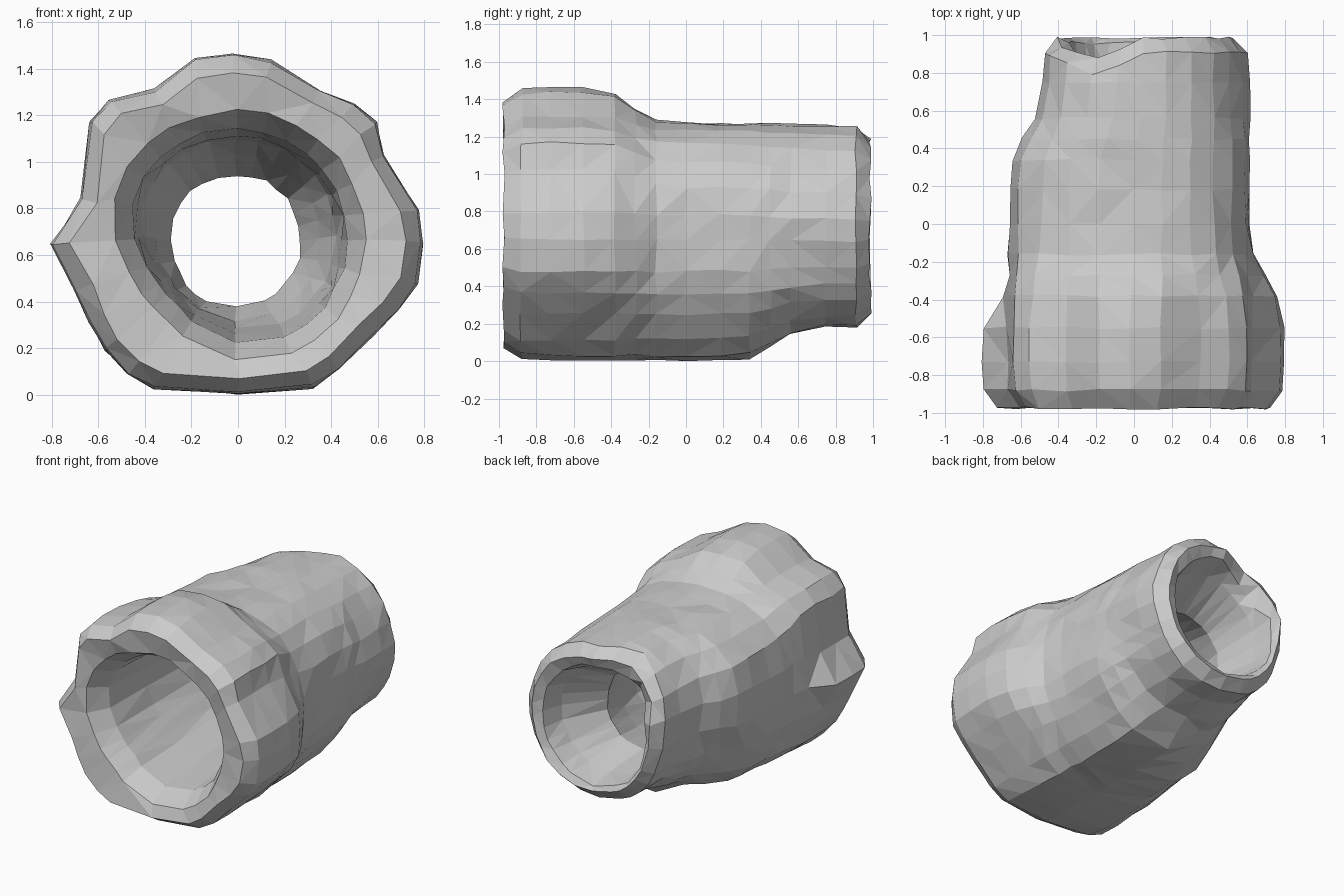
import bpy, bmesh, math, random
from mathutils import Vector

if "Cube" in bpy.data.objects:
    bpy.data.objects.remove(bpy.data.objects["Cube"])

random.seed(4)

# cross-sections (x, z), clockwise from the top, with matching point order
FRONT = [(-.02, 1.46), (.14, 1.44), (.35, 1.31), (.50, 1.25), (.59, 1.17), (.63, 1.03),
         (.77, .80), (.80, .65), (.77, .48), (.69, .37), (.58, .25), (.43, .11), (.32, .03),
         (0, .0), (-.36, .03), (-.47, .09), (-.57, .19), (-.64, .31), (-.70, .45), (-.80, .65),
         (-.67, .84), (-.64, 1.17), (-.55, 1.26), (-.36, 1.31), (-.19, 1.44)]
BODY = [(0, 1.27), (.15, 1.265), (.30, 1.23), (.42, 1.16), (.52, 1.06), (.59, .93),
        (.61, .78), (.61, .65), (.60, .48), (.57, .36), (.51, .25), (.41, .12), (.30, .03),
        (0, .0), (-.32, .04), (-.43, .11), (-.52, .20), (-.58, .31), (-.63, .44), (-.65, .65),
        (-.66, .87), (-.61, 1.06), (-.49, 1.18), (-.34, 1.24), (-.18, 1.27)]
REAR = [(.05, 1.26), (.17, 1.255), (.30, 1.21), (.42, 1.13), (.51, 1.02), (.57, .90),
        (.61, .76), (.60, .64), (.56, .50), (.52, .41), (.46, .33), (.35, .24), (.20, .19),
        (.04, .18), (-.12, .21), (-.20, .24), (-.28, .30), (-.35, .37), (-.40, .46), (-.46, .66),
        (-.48, .86), (-.45, 1.02), (-.36, 1.15), (-.23, 1.23), (-.09, 1.26)]
N = len(BODY)


def outer(y, front, rear, scale=1.0, left=None, low=None):
    """Blend the sections; left = weight of left knob, low = rear weight at lower left."""
    cx, cz = .06 * rear, .70
    ring = []
    for f, b, r in zip(FRONT, BODY, REAR):
        w = left if left is not None and f[0] < -.6 and f[1] < 1 else front
        u = low if low is not None and b[0] < -.25 and b[1] < .5 else rear
        x = b[0] + w * (f[0] - b[0]) + u * (r[0] - b[0])
        z = b[1] + w * (f[1] - b[1]) + u * (r[1] - b[1])
        ring.append(Vector((cx + (x - cx) * scale, y, cz + (z - cz) * scale)))
    return ring


def inner(y, cx, cz, rx, rz, pinch=0.0):
    """Bore ring, thicker wall at the lower left by the pinch amount."""
    ring = []
    for x, z in BODY:
        a = math.atan2(z - .65, x)
        s = 1 - pinch * max(0, math.cos(a - math.radians(222))) ** 3
        ring.append(Vector((cx + rx * s * math.cos(a), y, cz + rz * s * math.sin(a))))
    return ring


# outside skin front to back, then the bore back to front
rings = [outer(-.975, 1, 0, .90), outer(-.88, 1, 0, .99), outer(-.73, 1, 0),
         outer(-.55, 1, 0, 1, .95), outer(-.38, .82, 0, 1, .25), outer(-.27, .45, 0, 1, .1),
         outer(-.16, .1, 0), outer(0, 0, 0), outer(.18, 0, 0, 1, None, .25),
         outer(.34, 0, .06, 1, None, .5), outer(.45, 0, .4, 1, None, .7), outer(.56, 0, .78),
         outer(.75, 0, 1), outer(.91, 0, 1, .99), outer(.985, 0, 1, .86),
         inner(.96, .05, .70, .41, .42), inner(.80, .04, .69, .38, .38),
         inner(.50, -.01, .66, .28, .285),
         inner(.25, -.01, .67, .36, .36, .1), inner(0, -.01, .68, .43, .42, .18),
         inner(-.4, -.01, .67, .46, .44, .2),
         inner(-.80, -.01, .67, .48, .47, .2), inner(-.95, -.01, .67, .56, .55, .18)]

bm = bmesh.new()
grid = []
for ring in rings:
    row = []
    for p in ring:
        # worn notch at the upper left of the rear rim
        if p.y > .88 and p.z > .9:
            p.y -= .12 * max(0, 1 - abs(p.x + .22) / .28)
        q = p + Vector([random.uniform(-.008, .008) for _ in range(3)])
        q.z = max(q.z, 0)
        row.append(bm.verts.new(q))
    grid.append(row)

M = len(grid)
for i in range(M):
    for k in range(N):
        a, b = grid[i], grid[(i + 1) % M]
        k2 = (k + 1) % N
        bm.faces.new((a[k], a[k2], b[k2], b[k]))

bmesh.ops.triangulate(bm, faces=bm.faces[:], quad_method='SHORT_EDGE')
bmesh.ops.recalc_face_normals(bm, faces=bm.faces[:])
me = bpy.data.meshes.new("hollow_log")
bm.to_mesh(me)
bm.free()
bpy.context.collection.objects.link(bpy.data.objects.new("hollow_log", me))
